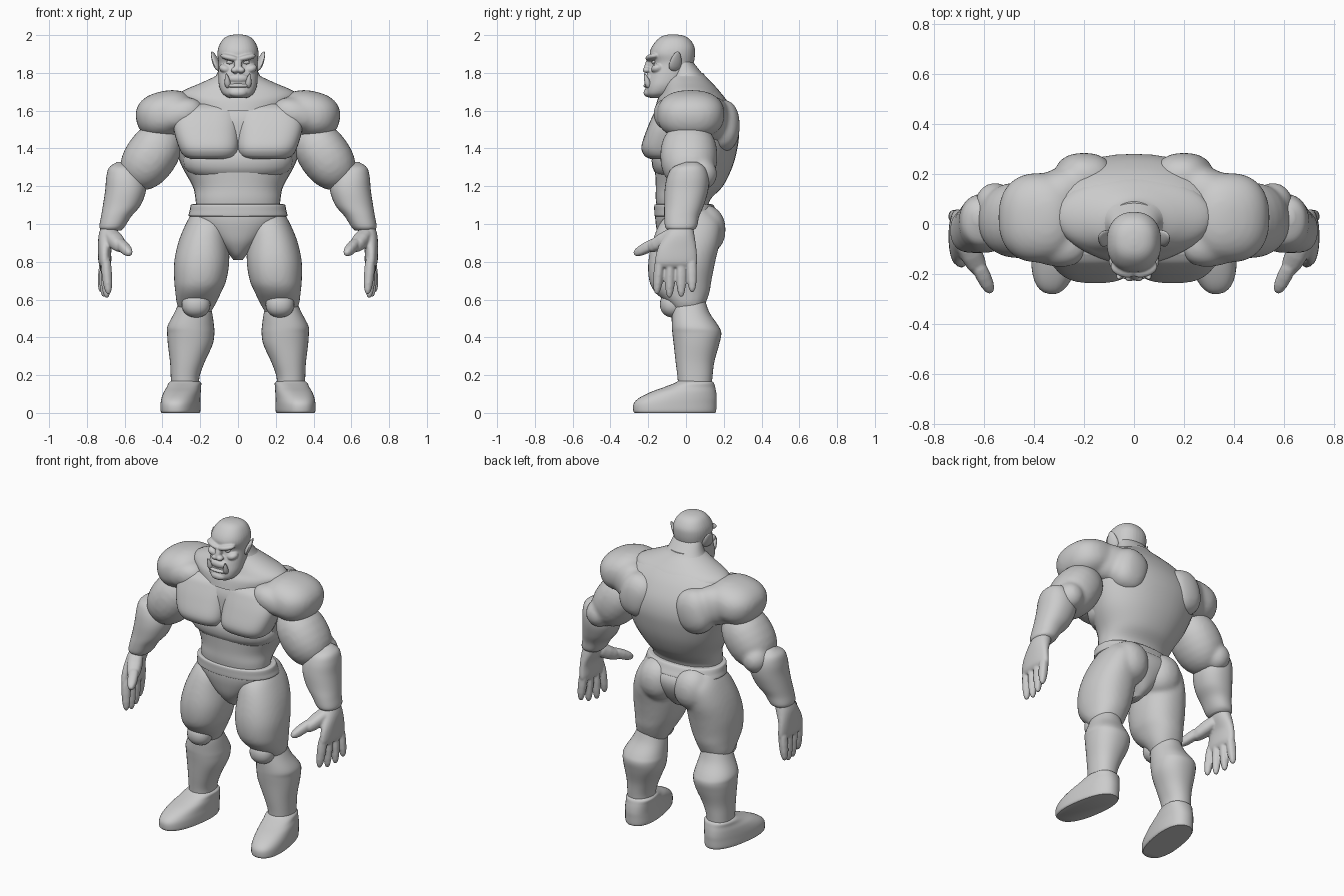
import bpy, bmesh, math
from mathutils import Vector, Matrix


def spow(v, p):
    return math.copysign(abs(v) ** p, v)


def finish(name, bm, mirror):
    bmesh.ops.recalc_face_normals(bm, faces=bm.faces)
    me = bpy.data.meshes.new(name)
    bm.to_mesh(me)
    bm.free()
    for f in me.polygons:
        f.use_smooth = True
    me.set_sharp_from_angle(angle=math.radians(45))
    ob = bpy.data.objects.new(name, me)
    bpy.context.collection.objects.link(ob)
    if mirror:
        ob.modifiers.new("mirror", 'MIRROR').use_axis = (True, False, False)
    return ob


def catmull(a, b, c, d, t):
    return 0.5 * (2 * b + (c - a) * t + (2 * a - 5 * b + 4 * c - d) * t * t
                  + (3 * b - a - 3 * c + d) * t ** 3)


def loft(name, rings, mirror=True, p=0.9, yaw=0, pivot=(0, 0, 0), n=36, steps=5):
    """Stack of rounded rings: (z, centre x, front y, back y, half width)."""
    full = []
    for i in range(len(rings) - 1):
        q = [rings[max(0, min(len(rings) - 1, i + k))] for k in (-1, 0, 1, 2)]
        for s in range(steps):
            full.append([catmull(*v, s / steps) for v in zip(*q)])
    full.append(list(rings[-1]))
    bm = bmesh.new()
    loops = []
    for z, cx, yf, yb, rx in full:
        loops.append([bm.verts.new((cx + rx * spow(math.cos(a), p),
                                    (yf + yb) / 2 + (yb - yf) / 2 * spow(math.sin(a), p), z))
                      for a in (2 * math.pi * k / n for k in range(n))])
    for A, B in zip(loops, loops[1:]):
        for k in range(n):
            bm.faces.new((A[k], A[(k + 1) % n], B[(k + 1) % n], B[k]))
    bm.faces.new(loops[0])
    bm.faces.new(loops[-1])
    if yaw:
        bmesh.ops.rotate(bm, verts=bm.verts, cent=pivot, matrix=Matrix.Rotation(math.radians(yaw), 3, 'Z'))
    return finish(name, bm, mirror)


def blob(name, loc, rad, rot=(0, 0, 0), p=1.0, mirror=True, quat=None, taper=0, seg=28):
    """Rounded ellipsoid; p < 1 makes it boxier, taper narrows its local top."""
    bm = bmesh.new()
    bmesh.ops.create_uvsphere(bm, u_segments=seg, v_segments=seg // 2, radius=1)
    R = quat.to_matrix() if quat else (Matrix.Rotation(math.radians(rot[2]), 3, 'Z')
        @ Matrix.Rotation(math.radians(rot[1]), 3, 'Y') @ Matrix.Rotation(math.radians(rot[0]), 3, 'X'))
    for v in bm.verts:
        x, y, z = (spow(c, p) for c in v.co)
        k = 1 - taper * z
        v.co = R @ Vector((x * k * rad[0], y * k * rad[1], z * rad[2])) + Vector(loc)
    return finish(name, bm, mirror)


def capsule(name, a, b, r, flat=1.0, taper=0.1, p=0.8):
    a, b = Vector(a), Vector(b)
    d = b - a
    return blob(name, (a + b) / 2, (r, r * flat, d.length / 2), p=p, taper=taper,
                quat=d.to_track_quat('Z', 'Y'), seg=16)


def fuse(name, parts, voxel, rounds):
    """Join overlapping masses (mirrored on both sides) into one soft skin."""
    bm = bmesh.new()
    for ob in parts:
        bm.from_mesh(ob.data)
        bpy.data.objects.remove(ob)
    ob = finish(name, bm, True)
    ob.modifiers["mirror"].use_mirror_merge = False
    m = ob.modifiers.new("skin", 'REMESH')
    m.mode, m.voxel_size, m.use_smooth_shade = 'VOXEL', voxel, True
    m = ob.modifiers.new("soften", 'SMOOTH')
    m.iterations = rounds
    return ob


# torso, traps and neck
loft("torso", [(1.06, 0, -.15, .11, .22), (1.13, 0, -.16, .13, .225), (1.2, 0, -.16, .195, .24),
               (1.3, 0, -.165, .245, .295), (1.4, 0, -.17, .272, .335), (1.48, 0, -.17, .28, .36),
               (1.56, 0, -.165, .265, .36), (1.64, 0, -.135, .225, .33), (1.7, 0, -.115, .18, .275),
               (1.745, 0, -.1, .135, .18), (1.78, 0, -.09, .1, .12), (1.86, 0, -.08, .035, .09)], False, 0.92)
loft("neck_collar", [(1.6, 0, -.165, .17, .25), (1.66, 0, -.15, .2, .305), (1.7, 0, -.125, .18, .3),
                     (1.745, 0, -.11, .14, .2), (1.78, 0, -.1, .105, .125), (1.8, 0, -.09, .09, .1)], False, 1)
blob("ribcage_belly", (0, -.02, 1.335), (.295, .162, .115), p=.85, mirror=False)
loft("pectoral", [(1.345, .15, -.19, -.05, .1), (1.362, .15, -.22, -.02, .138), (1.41, .155, -.236, 0, .16),
                  (1.5, .168, -.208, 0, .172), (1.57, .168, -.178, 0, .17), (1.61, .16, -.155, 0, .155),
                  (1.635, .15, -.12, 0, .11)], p=.72)

# shoulder masses flowing onto chest and back
fuse("shoulder", [
    blob("deltoid", (.38, .025, 1.58), (.163, .18, .125), rot=(0, 12, 0), p=.85),
    blob("front_lobe", (.315, -.07, 1.578), (.14, .1, .085), rot=(0, 15, 10), p=.9),
    blob("rear_lobe", (.3, .12, 1.56), (.14, .1, .12), rot=(0, 0, -25), p=.9),
    blob("shoulder_blade", (.2, .185, 1.52), (.115, .1, .14), rot=(0, -15, 0), p=.85)], .013, 9)

# arms
fuse("upper_arm", [
    blob("biceps", (.46, .015, 1.36), (.138, .152, .195), rot=(0, -35, 0), p=.92),
    blob("elbow", (.555, .08, 1.265), (.08, .085, .085))], .012, 6)
loft("forearm", [(1.328, .61, .0, .06, .03), (1.3, .607, -.07, .1, .075), (1.25, .597, -.1, .12, .1),
                 (1.18, .595, -.113, .118, .108), (1.1, .615, -.115, .095, .1), (1.04, .645, -.115, .07, .08),
                 (.985, .667, -.11, .057, .067), (.965, .67, -.09, .035, .05)])
hand = [loft("palm", [(1.0, .675, -.08, .035, .045), (.94, .69, -.115, .045, .048), (.87, .705, -.15, .055, .036),
                      (.8, .705, -.165, .06, .034), (.77, .703, -.155, .05, .022)])]
for y0, y1, x1, z1 in [(-.135, -.155, .685, .627), (-.082, -.088, .695, .607),
                       (-.027, -.025, .71, .612), (.028, .033, .725, .637)]:
    hand.append(capsule("finger", (.703, y0, .84), (x1, y1, z1), .026))
hand.append(capsule("thumb_base", (.69, -.04, .96), (.61, -.2, .865), .045, .9))
hand.append(capsule("thumb", (.635, -.14, .91), (.57, -.275, .84), .03))
fuse("hand", hand, .006, 3)

# briefs and waistband
loft("briefs", [(1.09, 0, -.16, .13, .24), (1.03, 0, -.163, .18, .245), (.97, 0, -.155, .185, .2),
                (.9, 0, -.135, .155, .12), (.84, 0, -.095, .11, .05), (.81, 0, -.05, .06, .025)], False)
loft("waistband", [(1.04, 0, -.163, .165, .25), (1.045, 0, -.167, .172, .262), (1.07, 0, -.168, .16, .256),
                   (1.1, 0, -.167, .145, .25), (1.105, 0, -.155, .13, .235)], False)

# legs
for side in (1, -1):
    leg = fuse("thigh", [
        loft("thigh_mass", [(1.08, .16, -.06, .11, .07), (1.01, .165, -.135, .18, .107), (.91, .182, -.177, .18, .132),
                            (.8, .192, -.2, .155, .146), (.7, .2, -.195, .135, .138), (.64, .21, -.165, .125, .122),
                            (.57, .222, -.09, .1, .1), (.51, .222, -.05, .07, .065)]),
        blob("buttock", (.122, .085, .97), (.117, .125, .135), p=.92)], .012, 6)
    leg.name = "right_thigh" if side > 0 else "left_thigh"
    leg.modifiers.remove(leg.modifiers["mirror"])
    leg.scale.x = side
blob("kneecap", (.222, -.068, .575), (.076, .07, .07), p=.92)
loft("calf", [(.6, .23, -.07, .1, .075), (.53, .237, -.075, .125, .1), (.46, .25, -.075, .172, .123),
              (.42, .25, -.072, .187, .125), (.36, .253, -.065, .175, .118), (.27, .268, -.055, .15, .092),
              (.19, .28, -.045, .14, .076), (.12, .28, -.04, .135, .075)])
loft("shoe", [(0, .287, -.275, .155, .092), (.012, .287, -.283, .16, .098), (.05, .287, -.28, .162, .098),
              (.08, .287, -.25, .163, .096), (.11, .285, -.19, .16, .093), (.135, .282, -.12, .155, .088),
              (.158, .28, -.06, .148, .085), (.17, .28, -.04, .135, .07)],
     p=.85, yaw=9, pivot=(.285, .05, 0))

# head with blended facial features
fuse("head", [
    loft("skull", [(1.668, 0, -.195, -.12, .05), (1.69, 0, -.213, -.07, .082), (1.73, 0, -.213, -.02, .1),
                   (1.78, 0, -.2, .015, .104), (1.85, 0, -.178, .04, .103), (1.9, 0, -.192, .048, .109),
                   (1.94, 0, -.18, .044, .102), (1.978, 0, -.15, .02, .08), (1.997, 0, -.12, -.013, .05),
                   (2.004, 0, -.085, -.055, .012)], p=.88),
    blob("brow", (.043, -.178, 1.882), (.054, .034, .017), rot=(0, -12, 20), p=.9, seg=16),
    blob("cheekbone", (.066, -.15, 1.822), (.036, .036, .024), rot=(0, -18, 25), seg=16),
    capsule("nose_bridge", (0, -.175, 1.89), (0, -.215, 1.805), .021),
    blob("nostril", (.017, -.208, 1.815), (.022, .023, .016), seg=14),
    blob("upper_lip", (0, -.19, 1.77), (.058, .03, .026), p=.95, seg=18),
    blob("chin", (0, -.195, 1.695), (.05, .03, .024), p=.9, seg=18)], .005, 3)
blob("lower_lip", (0, -.192, 1.732), (.066, .034, .013), mirror=False, p=.95, seg=18)
blob("eye", (.043, -.168, 1.856), (.019, .014, .011), seg=12)
capsule("tusk", (.052, -.195, 1.72), (.062, -.22, 1.8), .014, taper=.6, p=.95)

# ears
capsule("ear", (.098, -.064, 1.81), (.139, -.044, 1.914), .034, .4, .35, .95)
